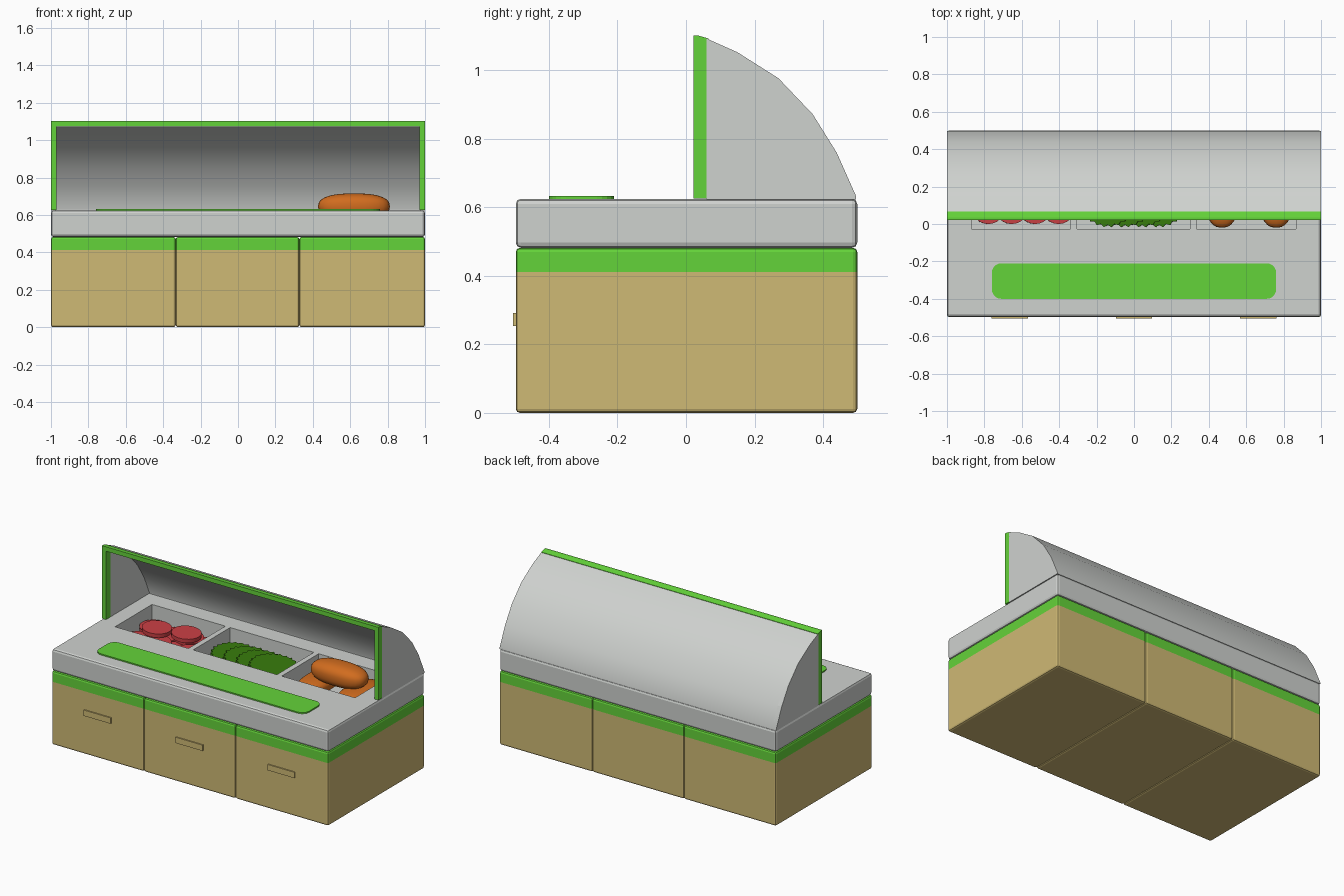
import bpy, bmesh, math
from mathutils import Matrix, Vector

if "Cube" in bpy.data.objects:
    bpy.data.objects.remove(bpy.data.objects["Cube"])


def material(name, rgb):
    m = bpy.data.materials.new(name)
    m.diffuse_color = (*[(c / 255) ** 2.2 for c in rgb], 1)
    m.use_nodes = True
    m.node_tree.nodes["Principled BSDF"].inputs["Base Color"].default_value = m.diffuse_color
    return m


GREY = material("light grey", (206, 209, 206))
GREEN = material("bright green", (100, 210, 60))
TAN = material("tan", (206, 184, 116))
RED = material("slice red", (200, 66, 70))
LEAF = material("leaf green", (58, 122, 20))
BUN = material("bun orange", (208, 108, 36))


def finish(name, bm, *mats, smooth=None):
    bmesh.ops.recalc_face_normals(bm, faces=bm.faces)
    me = bpy.data.meshes.new(name)
    bm.to_mesh(me)
    bm.free()
    for m in mats:
        me.materials.append(m)
    ob = bpy.data.objects.new(name, me)
    bpy.context.collection.objects.link(ob)
    if smooth:
        bpy.ops.object.select_all(action='DESELECT')
        ob.select_set(True)
        bpy.context.view_layer.objects.active = ob
        bpy.ops.object.shade_smooth_by_angle(angle=math.radians(smooth))
    return ob


def box_bm(lo, hi, bevel=0):
    lo, hi = Vector(lo), Vector(hi)
    bm = bmesh.new()
    bmesh.ops.create_cube(bm, size=1, matrix=Matrix.Translation((lo + hi) / 2) @ Matrix.Diagonal((*(hi - lo), 1)))
    if bevel:
        bmesh.ops.bevel(bm, geom=bm.edges[:], offset=bevel, segments=2, affect='EDGES', profile=0.5)
    return bm


def prism(bm, pts, vec):
    """Extrude a closed outline of 3D points along vec."""
    a = [bm.verts.new(p) for p in pts]
    b = [bm.verts.new(Vector(p) + Vector(vec)) for p in pts]
    n = len(a)
    bm.faces.new(a)
    bm.faces.new(b)
    for i in range(n):
        bm.faces.new((a[i], a[(i + 1) % n], b[(i + 1) % n], b[i]))


# Cabinets: three bevelled blocks with a green band at the top
for name, x0, x1 in (("left", -1, -0.333), ("middle", -0.333, 0.328), ("right", 0.328, 1)):
    bm = box_bm((x0, -0.497, 0), (x1, 0.5, 0.482), 0.012)
    bmesh.ops.bisect_plane(bm, geom=bm.verts[:] + bm.edges[:] + bm.faces[:],
                           plane_co=(0, 0, 0.412), plane_no=(0, 0, 1))
    for f in bm.faces:
        f.material_index = int(f.calc_center_median().z > 0.412)
    finish(name + "_cabinet", bm, TAN, GREEN)

# Drawer handles
for name, x in (("left", -0.665), ("middle", 0), ("right", 0.665)):
    finish(name + "_handle", box_bm((x - 0.097, -0.505, 0.254), (x + 0.097, -0.49, 0.292)), TAN)

# Counter with three food wells
counter = finish("counter", box_bm((-1, -0.497, 0.482), (1, 0.5, 0.625), 0.015), GREY)
for x0, x1 in ((-0.87, -0.34), (-0.305, 0.3), (0.335, 0.865)):
    cutter = finish("well_cutter", box_bm((x0, -0.027, 0.5), (x1, 0.355, 0.7)), GREY)
    cutter.hide_render = True
    mod = counter.modifiers.new("well", 'BOOLEAN')
    mod.operation, mod.solver, mod.object = 'DIFFERENCE', 'EXACT', cutter
    bpy.context.view_layer.objects.active = counter
    bpy.ops.object.modifier_apply(modifier=mod.name)
    bpy.data.objects.remove(cutter)

# Cutting board with rounded corners
bm = bmesh.new()
pts = []
for k, (cx, cy) in enumerate(((0.71, -0.26), (-0.71, -0.26), (-0.71, -0.35), (0.71, -0.35))):
    for j in range(6):
        a = math.radians(90 * k + 18 * j)
        pts.append((cx + 0.05 * math.cos(a), cy + 0.05 * math.sin(a), 0.62))
prism(bm, pts, (0, 0, 0.013))
finish("cutting_board", bm, GREEN)

# Hood: curved shell and two end panels
curve = [(0.06, 1.093), (0.15, 1.053), (0.27, 0.977), (0.37, 0.872), (0.44, 0.76), (0.497, 0.632), (0.497, 0.623)]
inner = [(0.06, 1.068), (0.14, 1.03), (0.255, 0.957), (0.35, 0.857), (0.418, 0.75), (0.472, 0.632), (0.472, 0.623)]
bm = bmesh.new()
prism(bm, [(-1, y, z) for y, z in curve + inner[::-1]], (2, 0, 0))
finish("hood_shell", bm, GREY, smooth=30)
for name, x in (("left", -1), ("right", 0.972)):
    bm = bmesh.new()
    prism(bm, [(x, y, z) for y, z in curve + [(0.06, 0.623)]], (0.028, 0, 0))
    finish(name + "_hood_end", bm, GREY)

# Green frame around the hood opening
rim = [(0.022, 1.102), (0.035, 1.102), (0.066, 1.093), (0.066, 1.073), (0.022, 1.073)]
bm = bmesh.new()
prism(bm, [(-1, y, z) for y, z in rim], (2, 0, 0))
finish("frame_top", bm, GREEN)
for name, x in (("left", -1), ("right", 0.97)):
    finish(name + "_frame_post", box_bm((x, 0.022, 0.626), (x + 0.03, 0.066, 1.074)), GREEN)


# Red slices: lower rows and two on top
def disc(name, mat, x, y, z, outline, thick, tilt=0):
    bm = bmesh.new()
    prism(bm, [(r * math.cos(a), r * math.sin(a), 0) for r, a in outline], (0, 0, thick))
    bm.transform(Matrix.Translation((x, y, z)) @ Matrix.Rotation(tilt, 4, 'Y'))
    finish(name, bm, mat, smooth=30)


circle = [(0.09, math.tau * i / 24) for i in range(24)]
slices = [(-0.78 + 0.125 * i, 0.09 + 0.16 * j, 0.506 + 0.014 * ((i + j) % 2)) for i in range(4) for j in range(2)]
slices += [(-0.72, 0.19, 0.555), (-0.535, 0.23, 0.555)]
for x, y, z in slices:
    disc("red_slice", RED, x, y, z, circle, 0.025, 0.06)

# Frilled leaves
frill = [(0.14 + 0.013 * (i % 2), math.tau * i / 48) for i in range(48)]
for j in range(2):
    for i in range(4):
        disc("leaf", LEAF, -0.14 + 0.092 * i, 0.135 + 0.045 * j, 0.52 + 0.028 * j,
             frill, 0.012, 0.12 if j else -0.12)


# Buns: soft rounded loaves
def bun(name, centre, size):
    bm = bmesh.new()
    bmesh.ops.create_uvsphere(bm, u_segments=28, v_segments=18, radius=1)
    for v in bm.verts:
        v.co = Vector([c + s * math.copysign(abs(p) ** 0.8, p) for c, s, p in zip(centre, size, v.co)])
    finish(name, bm, BUN, smooth=60)


for x in (0.47, 0.76):
    bun("lower_bun", (x, 0.165, 0.55), (0.092, 0.185, 0.05))
bun("upper_bun", (0.62, 0.165, 0.645), (0.192, 0.09, 0.07))
